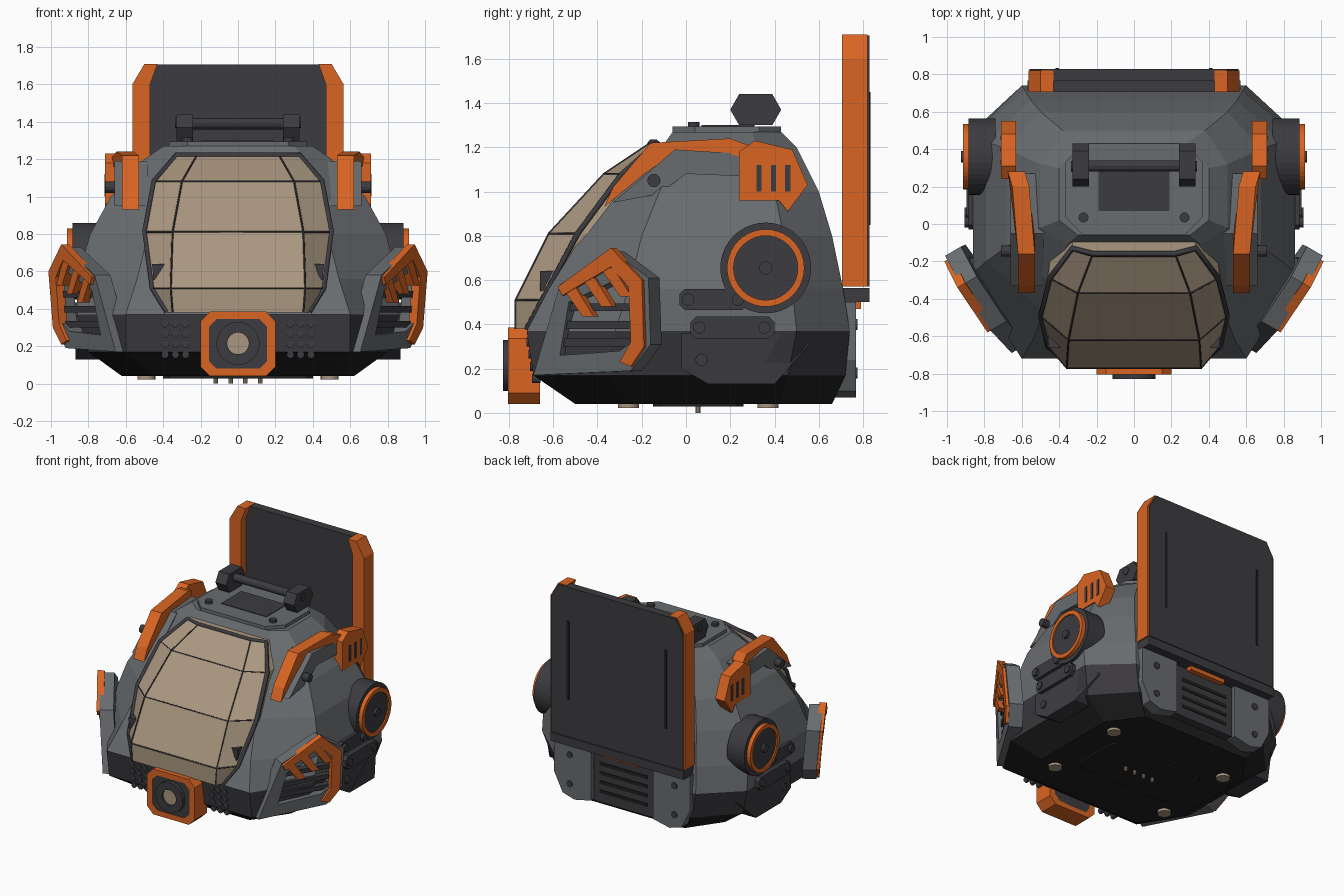
import bpy, bmesh, math
from mathutils import Vector

if "Cube" in bpy.data.objects:
    bpy.data.objects.remove(bpy.data.objects["Cube"])


def mat(name, rgb):
    m = bpy.data.materials.new(name)
    m.diffuse_color = (*rgb, 1)
    m.use_nodes = True
    m.node_tree.nodes["Principled BSDF"].inputs["Base Color"].default_value = m.diffuse_color
    return m


GRAY = mat("shell gray", (0.14, 0.15, 0.16))
DARK = mat("dark gray", (0.045, 0.043, 0.05))
BLACK = mat("underside black", (0.014, 0.014, 0.015))
ORANGE = mat("orange", (0.70, 0.13, 0.017))
TAN = mat("tan glass", (0.40, 0.31, 0.215))


def make(name, verts, faces, mats):
    me = bpy.data.meshes.new(name)
    bm = bmesh.new()
    vs = [bm.verts.new(v) for v in verts]
    for f in faces:
        bm.faces.new([vs[i] for i in f])
    bmesh.ops.recalc_face_normals(bm, faces=bm.faces)
    bm.to_mesh(me)
    bm.free()
    for m in mats:
        me.materials.append(m)
    ob = bpy.data.objects.new(name, me)
    bpy.context.collection.objects.link(ob)
    return ob


def prism(name, pts, axis, a, b, m, both=False, warp=None):
    """Extrude a 2D outline from a to b along an axis, optionally mirrored in x."""
    put = {'x': lambda p, d: (d, p[0], p[1]), 'y': lambda p, d: (p[0], d, p[1]),
           'z': lambda p, d: (p[0], p[1], d)}[axis]
    n = len(pts)
    v = [put(p, a) for p in pts] + [put(p, b) for p in pts]
    if warp:
        v = [warp(p) for p in v]
    f = [list(range(n)), list(range(n, 2 * n))] + [[i, (i + 1) % n, n + (i + 1) % n, n + i] for i in range(n)]
    make(name, v, f, [m])
    if both:
        make(name + "_left", [(-x, y, z) for x, y, z in v], f, [m])


def rect(p0, p1, q0, q1, c=0.0):
    if not c:
        return [(p0, q0), (p1, q0), (p1, q1), (p0, q1)]
    return [(p0 + c, q0), (p1 - c, q0), (p1, q0 + c), (p1, q1 - c),
            (p1 - c, q1), (p0 + c, q1), (p0, q1 - c), (p0, q0 + c)]


def circle(p, q, r, n=32):
    return [(p + r * math.cos(math.tau * i / n), q + r * math.sin(math.tau * i / n)) for i in range(n)]


def ring(name, outer, inner, axis, a, b, m, both=False, warp=None):
    """Frame between two outlines with the same point count."""
    put = {'x': lambda p, d: (d, p[0], p[1]), 'y': lambda p, d: (p[0], d, p[1])}[axis]
    n = len(outer)
    v = [put(p, d) for d in (a, b) for o in (outer, inner) for p in o]
    if warp:
        v = [warp(p) for p in v]
    f = []
    for i in range(n):
        j = (i + 1) % n
        for s, t in ((0, 1), (1, 3), (3, 2), (2, 0)):
            f.append([s * n + i, s * n + j, t * n + j, t * n + i])
    make(name, v, f, [m])
    if both:
        make(name + "_left", [(-x, y, z) for x, y, z in v], f, [m])


def beams(name, paths, r, m):
    cu = bpy.data.curves.new(name, 'CURVE')
    cu.dimensions = '3D'
    cu.bevel_depth, cu.bevel_resolution = r, 0
    for pts in paths:
        sp = cu.splines.new('POLY')
        sp.points.add(len(pts) - 1)
        for p, c in zip(sp.points, pts):
            p.co = (*c, 1)
    cu.materials.append(m)
    bpy.context.collection.objects.link(bpy.data.objects.new(name, cu))


# faceted shell: z, front y, back y, half width, front half, back half, side front y, side back y
LEVELS = [(.04, -.50, .66, .62, .45, .45, -.25, .42), (.17, -.69, .72, .80, .60, .56, -.36, .46),
          (.37, -.72, .74, .86, .60, .60, -.32, .50), (.56, -.62, .71, .86, .54, .58, -.26, .48),
          (.80, -.47, .66, .79, .48, .55, -.20, .44), (1.0, -.32, .60, .68, .44, .50, -.12, .40),
          (1.2, -.11, .50, .50, .36, .38, -.02, .32), (1.27, -.06, .43, .40, .30, .28, .02, .30)]
sv, sf = [], []
for z, yf, yb, w, fw, bw, sa, sb in LEVELS:
    sv += [(-fw, yf, z), (fw, yf, z), (w, sa, z), (w, sb, z), (bw, yb, z), (-bw, yb, z), (-w, sb, z), (-w, sa, z)]
for k in range(len(LEVELS) - 1):
    sf += [[8 * k + i, 8 * k + (i + 1) % 8, 8 * k + 8 + (i + 1) % 8, 8 * k + 8 + i] for i in range(8)]
sf += [list(range(8)), list(range(len(sv) - 8, len(sv)))]
shell = make("shell", sv, sf, [GRAY, DARK, BLACK])
for p in shell.data.polygons:
    p.material_index = 2 if p.center.z < .16 else 1 if p.center.z < .36 else 0

# faceted window: z, column half width, column y, outer half width, outer y
ROWS = [(.38, .35, -.77, .38, -.72), (.51, .36, -.77, .46, -.65), (.81, .35, -.62, .50, -.49),
        (1.08, .30, -.37, .45, -.29), (1.22, .22, -.16, .33, -.13)]
grid = [[(-o, yo + .14, z), (-o, yo, z), (-c, yc, z), (c, yc, z), (o, yo, z), (o, yo + .14, z)]
        for z, c, yc, o, yo in ROWS]
wide = [[(x, -.6, .38) for x, y, z in grid[0]]] + grid + [[(x, .03, 1.22) for x, y, z in grid[-1]]]
make("window", [p for r in wide for p in r],
     [[6 * k + i, 6 * k + i + 1, 6 * k + 7 + i, 6 * k + 6 + i] for k in range(6) for i in range(5)], [TAN])
beams("window_seams", [r[1:5] for r in grid[1:4]] + [[r[i] for r in grid] for i in (2, 3)], .005, DARK)
rim = [r[1] for r in grid] + grid[-1][2:4] + [r[4] for r in reversed(grid)]
beams("window_rim", [rim], .016, DARK)
prism("window_clip", [(.39, .64), (.46, .64), (.45, .55)], 'y', -.66, -.58, DARK, True)

# front sensor
ring("sensor_frame", rect(-.20, .20, .04, .385, .05), rect(-.155, .155, .08, .345, .04), 'y', -.805, -.66, ORANGE)
prism("sensor_plate", rect(-.16, .16, .075, .35, .04), 'y', -.80, -.66, DARK)
ring("sensor_ring", circle(0, .215, .115), circle(0, .215, .058), 'y', -.828, -.79, DARK)
prism("sensor_lens", circle(0, .215, .06), 'y', -.815, -.79, TAN)
for x in (.28, .335, .39):
    for z in (.32, .265, .21, .155):
        y = -.69 - (z - .17) * .15
        prism("speaker_dot", circle(x, z, .02, 12), 'y', y - .008, y + .03, DARK, True)

# top plate, panel and handle
prism("top_plate", rect(-.37, .37, -.06, .43, .1), 'z', 1.25, 1.295, GRAY)
prism("top_panel", rect(-.19, .19, .07, .31), 'z', 1.28, 1.30, DARK)
prism("top_bolt", circle(.27, .035, .027, 12), 'z', 1.28, 1.315, DARK, True)
prism("handle_bracket", [(.2, 1.37), (.24, 1.3), (.39, 1.3), (.43, 1.37), (.39, 1.44), (.24, 1.44)],
      'x', .24, .33, DARK, True)
prism("handle_bar", circle(.31, 1.39, .03, 12), 'x', -.25, .25, DARK)
prism("handle_pin", circle(.31, 1.395, .028, 16), 'x', .32, .336, DARK, True)

# rear screen panel
prism("screen", [(-.555, .57), (.555, .57), (.555, 1.6), (.495, 1.705), (-.495, 1.705), (-.555, 1.6)],
      'y', .765, .83, DARK)
prism("screen_side", [(.47, .57), (.565, .57), (.565, 1.6), (.5, 1.71), (.43, 1.71), (.47, 1.6)],
      'y', .705, .82, ORANGE, True)
prism("screen_slot", rect(.40, .42, .85, 1.45), 'y', .828, .834, BLACK, True)
prism("screen_base", rect(-.56, .56, .50, .565), 'y', .66, .83, DARK)
prism("screen_latch", rect(-.15, .15, .47, .505), 'y', .74, .79, ORANGE)

# rear lower plates and grille
prism("rear_plate", [(.26, .10), (.40, .07), (.50, .10), (.57, .24), (.57, .5), (.26, .5)],
      'y', .66, .768, GRAY, True)
for z in (.18, .40):
    prism("rear_bolt", circle(.44, z, .025, 12), 'y', .76, .775, DARK, True)
prism("rear_grille", rect(-.25, .25, .10, .49), 'y', .66, .75, DARK)
for i in range(4):
    prism("grille_slot", rect(-.2, .2, .17 + .07 * i, .195 + .07 * i), 'y', .748, .755, BLACK)

# shoulder trim
prism("shoulder_arm", [(-.33, .95), (-.05, 1.19), (.27, 1.17), (.24, 1.07), (0, 1.08), (-.12, .99)],
      'x', .48, .66, GRAY, True)
prism("shoulder_trim", [(-.37, .93), (-.33, 1.02), (-.16, 1.22), (.2, 1.24), (.28, 1.21), (.26, 1.16),
                        (-.05, 1.18), (-.2, 1.07)], 'x', .53, .62, ORANGE, True,
      lambda p: (p[0] + max(0, p[1] - .1) * .3, p[1], p[2]))
prism("shoulder_pad", [(.24, .96), (.24, 1.18), (.31, 1.23), (.48, 1.19), (.55, 1.03), (.46, .91), (.42, .96)],
      'x', .63, .71, ORANGE, True)
for y in (.33, .395, .46):
    prism("pad_slot", rect(y - .012, y + .012, 1.0, 1.12), 'x', .708, .714, DARK, True)
prism("shoulder_bolt", circle(-.145, 1.05, .03, 12), 'x', .60, .71, DARK, True)

# side wheels
prism("wheel", circle(.36, .655, .205, 40), 'x', .74, .885, DARK, True)
ring("wheel_ring", circle(.36, .655, .175, 40), circle(.36, .655, .145, 40), 'x', .87, .915, ORANGE, True)
prism("wheel_disc", circle(.36, .655, .147, 40), 'x', .87, .905, DARK, True)
prism("wheel_hub", circle(.36, .655, .03, 16), 'x', .9, .925, DARK, True)

# side brackets
prism("upper_bracket", rect(-.03, .28, .465, .56, .025), 'x', .80, .885, DARK, True)
prism("lower_bracket", rect(.02, .40, .335, .435, .025), 'x', .80, .895, DARK, True)
prism("bracket_base", [(-.02, .2), (-.02, .36), (.4, .36), (.52, .42), (.56, .4), (.55, .3), (.4, .13), (.1, .13)],
      'x', .68, .868, DARK, True, lambda p: (p[0] - max(0, p[1] - .4) * .6, p[1], p[2]))
for y, z in ((.01, .512), (.235, .512), (.06, .385), (.355, .385), (.07, .24)):
    prism("bracket_bolt", circle(y, z, .028, 12), 'x', .86, .905 if z > .3 else .88, DARK, True)


# angled side vents, swept outward toward the rear
def lean(p):
    d, y, z = p
    return (.70 + (y + .68) * .6 + (z - .57) * .1 + d * .85, y - d * .5, z)


ring("vent_frame", [(-.69, .17), (-.57, .58), (-.33, .73), (-.17, .61), (-.16, .31), (-.25, .19)],
     [(-.57, .26), (-.53, .50), (-.32, .60), (-.23, .54), (-.23, .33), (-.30, .28)],
     'x', -.10, 0, GRAY, True, lean)
for z in (.30, .38, .46):
    prism("vent_slat", rect(-.57, -.21, z, z + .035), 'x', -.07, -.02, DARK, True, lean)
prism("vent_trim", [(-.57, .57), (-.33, .745), (-.19, .6), (-.18, .3), (-.24, .21), (-.29, .23), (-.24, .32),
                    (-.25, .57), (-.33, .66), (-.55, .53)], 'x', -.03, .02, ORANGE, True, lean)
for y, z in ((-.52, .565), (-.435, .61), (-.35, .655)):
    prism("vent_finger", [(y - .03, z), (y + .03, z), (y + .11, z - .13), (y + .06, z - .13)],
          'x', -.03, .015, ORANGE, True, lean)

# underside plate, feet and contact pins
prism("bottom_plate", rect(-.4, .4, -.15, .26, .03), 'z', .028, .06, BLACK)
for y in (-.26, .37):
    prism("foot", circle(.49, y, .048, 20), 'z', .022, .08, TAN, True)
for x in (.04, .12):
    prism("contact_pin", circle(x, .055, .012, 10), 'z', 0, .05, TAN, True)
